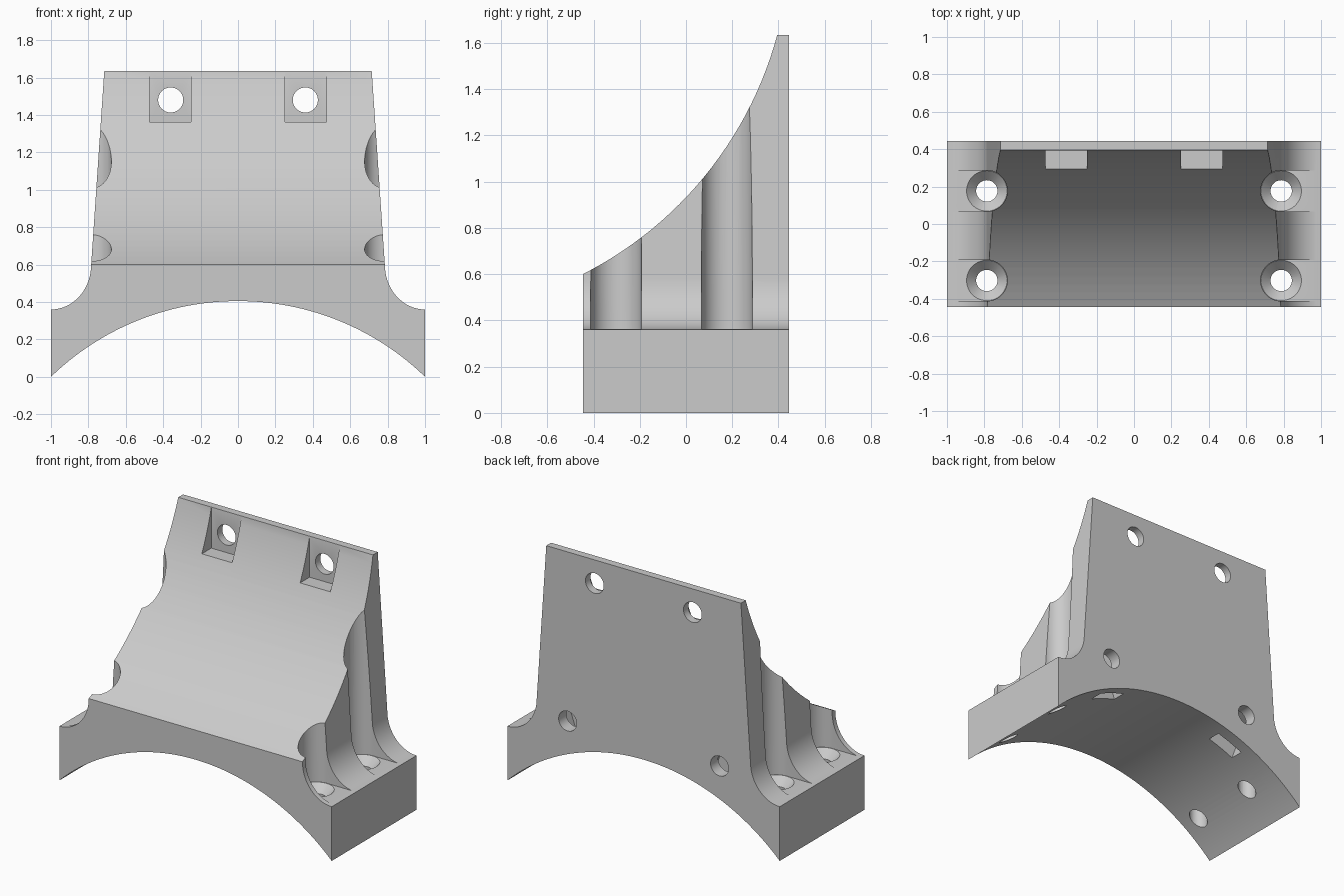
import bpy
import bmesh
from math import sin, cos, pi, asin, atan2, sqrt

cube = bpy.data.objects.get("Cube")
if cube:
    bpy.data.objects.remove(cube, do_unlink=True)

grey = bpy.data.materials.new("light grey")
grey.use_nodes = True
grey.diffuse_color = (0.6, 0.6, 0.6, 1)
grey.node_tree.nodes["Principled BSDF"].inputs["Base Color"].default_value = (0.6, 0.6, 0.6, 1)

DEPTH = 0.445          # half depth of the bracket
FLOOR = 0.362          # level of the screw seats
ARCH_R, ARCH_Z = 1.437, -1.032


def arc(cx, cz, rx, rz, a0, a1, n):
    """Points along an elliptical arc, both ends included."""
    return [(cx + rx * cos(a0 + (a1 - a0) * i / n),
             cz + rz * sin(a0 + (a1 - a0) * i / n)) for i in range(n + 1)]


def circle(cx, cz, r, n=48):
    return arc(cx, cz, r, r, 0, 2 * pi, n)[:-1]


def prism(name, points, axis, lo, hi, scale_lo=None):
    """Extrude an outline along an axis; scale_lo gives another outline at the low end."""
    place = {"x": lambda a, b, d: (d, a, b),
             "y": lambda a, b, d: (a, d, b),
             "z": lambda a, b, d: (a, b, d)}[axis]
    bm = bmesh.new()
    low = [bm.verts.new(place(a, b, lo)) for a, b in (scale_lo or points)]
    high = [bm.verts.new(place(a, b, hi)) for a, b in points]
    bm.faces.new(low)
    bm.faces.new(high)
    n = len(points)
    for i in range(n):
        j = (i + 1) % n
        bm.faces.new((low[i], low[j], high[j], high[i]))
    bmesh.ops.recalc_face_normals(bm, faces=bm.faces)
    mesh = bpy.data.meshes.new(name)
    bm.to_mesh(mesh)
    bm.free()
    mesh.materials.append(grey)
    obj = bpy.data.objects.new(name, mesh)
    bpy.context.collection.objects.link(obj)
    return obj


def cut(cutter):
    """Subtract a cutter from the bracket and discard it."""
    cutter.hide_render = True
    mod = bracket.modifiers.new("cut", "BOOLEAN")
    mod.operation = "DIFFERENCE"
    mod.solver = "EXACT"
    mod.object = cutter
    bpy.ops.object.modifier_apply(modifier=mod.name)
    bpy.data.objects.remove(cutter, do_unlink=True)


# Body: arched foot, filleted shoulders and tapering upright
half_angle = asin(1 / ARCH_R)
under = arc(0, ARCH_Z, ARCH_R, ARCH_R, pi / 2 + half_angle, pi / 2 - half_angle, 64)
under[0], under[-1] = (-1, 0), (1, 0)
shoulder = arc(1, 0.6, 0.215, 0.24, 1.5 * pi, pi, 16)
right = shoulder + [(0.715, 1.635)]
left = [(-x, z) for x, z in reversed(right)]
bracket = prism("bracket", under + right + left, "y", -DEPTH, DEPTH)
bpy.context.view_layer.objects.active = bracket
bracket.select_set(True)

# Concave sweep of the front
cut(prism("sweep_cutter", circle(-1.187, 2.061, 1.638, 192), "x", -1.5, 1.5))

for s in (-1, 1):
    # Vertical screw seats, countersinks and holes
    for y in (-0.302, 0.177):
        slot = [(s * x, v) for x, v in
                arc(0.787, y, 0.11, 0.11, pi / 2, 1.5 * pi, 24) + [(1.2, y - 0.11), (1.2, y + 0.11)]]
        cut(prism("seat_cutter", slot, "z", FLOOR, 2))
        cx = s * 0.787
        cut(prism("countersink_cutter", circle(cx, y, 0.109), "z", 0.308, FLOOR + 0.001,
                  circle(cx, y, 0.056)))
        cut(prism("screw_hole_cutter", circle(cx, y, 0.057), "z", -0.2, 0.5))

    # Upper pockets with through holes
    x0, x1 = s * 0.25, s * 0.472
    cut(prism("pocket_cutter", [(x0, 1.363), (x1, 1.363), (x1, 1.8), (x0, 1.8)],
              "y", -0.5, 0.394))
    cut(prism("upper_hole_cutter", circle(s * 0.36, 1.48, 0.067), "y", 0.2, 0.6))

    # Lower back holes meeting nut slots that rise square to the arch
    hx, hz = 0.558, 0.512
    tilt = atan2(hx, hz - ARCH_Z)
    reach = sqrt(hx ** 2 + (hz - ARCH_Z) ** 2)
    corners = [(w, r) for w, r in ((-0.1, 1.3), (0.1, 1.3), (0.1, reach + 0.1), (-0.1, reach + 0.1))]
    nut = [(s * (r * sin(tilt) + w * cos(tilt)), ARCH_Z + r * cos(tilt) - w * sin(tilt))
           for w, r in corners]
    cut(prism("nut_slot_cutter", nut, "y", 0.275, 0.365))
    cut(prism("back_hole_cutter", circle(s * hx, hz, 0.066), "y", 0.22, 0.6))

bpy.ops.object.shade_smooth_by_angle(angle=pi / 7)
